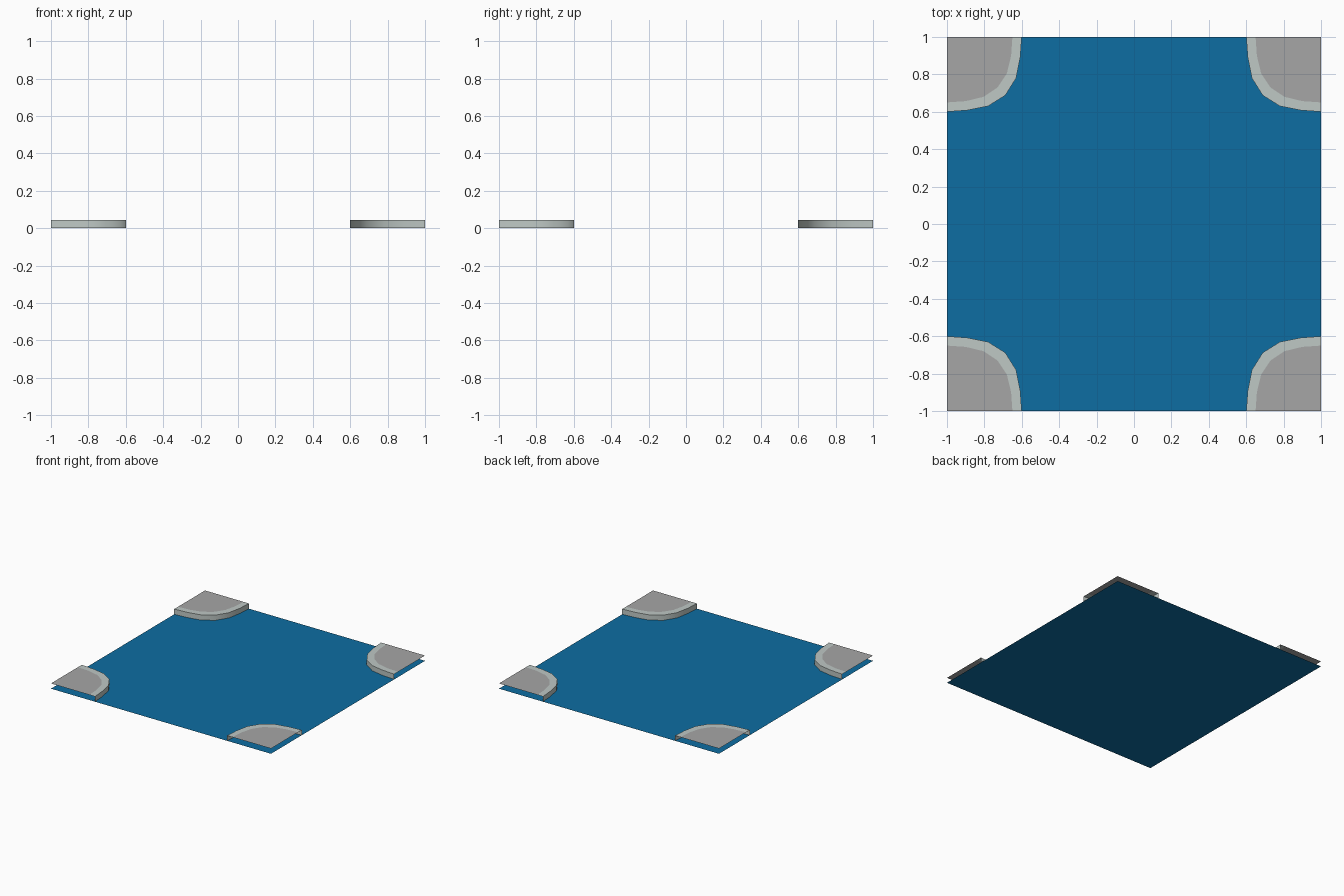
import bpy, math

if "Cube" in bpy.data.objects:
    bpy.data.objects.remove(bpy.data.objects["Cube"])

H = 0.043                                   # bank height
HALF = [(0.4, 0.0), (0.392, 0.11), (0.37, 0.22), (0.312, 0.312)]
INNER_HALF = [(0.35, 0.0), (0.343, 0.1), (0.32, 0.196), (0.27, 0.27)]


def material(name, rgb):
    m = bpy.data.materials.new(name)
    m.diffuse_color = (*rgb, 1)
    m.use_nodes = True
    m.node_tree.nodes["Principled BSDF"].inputs["Base Color"].default_value = m.diffuse_color
    return m


def make(name, verts, faces, mat):
    me = bpy.data.meshes.new(name)
    me.from_pydata(verts, [], faces)
    me.materials.append(mat)
    ob = bpy.data.objects.new(name, me)
    bpy.context.collection.objects.link(ob)
    return ob


def full_arc(half):
    # mirror the half arc across the diagonal
    return half + [(y, x) for x, y in reversed(half[:-1])]


def corner(points, z, turn):
    # place quarter-profile points at a tile corner, rotated by quarter turns
    c, s = round(math.cos(turn * math.pi / 2)), round(math.sin(turn * math.pi / 2))
    return [(c * (x - 1) - s * (y - 1), s * (x - 1) + c * (y - 1), z) for x, y in points]


def strip(n):
    return [(i, i + n, i + n + 1, i + 1) for i in range(n - 1)]


blue = material("water_blue", (0.004, 0.155, 0.36))
rim_mat = material("kerb_grey", (0.52, 0.58, 0.56))
top_mat = material("paving_grey", (0.38, 0.38, 0.38))

# water sheet
make("water", [(-1, -1, 0), (1, -1, 0), (1, 1, 0), (-1, 1, 0)], [(0, 1, 2, 3)], blue)

outer, inner = full_arc(HALF), full_arc(INNER_HALF)
n = len(outer)
for k in range(4):
    # paved top of the corner
    make(f"paving_{k}", corner([(0, 0)] + inner, H, k), [tuple(range(n + 1))], top_mat)
    # flat kerb band around the paving
    make(f"kerb_{k}", corner(inner, H, k) + corner(outer, H, k), strip(n), rim_mat)
    # curved wall down to the water, smooth shaded
    wall = make(f"wall_{k}", corner(outer, H, k) + corner(outer, 0, k), strip(n), rim_mat)
    for p in wall.data.polygons:
        p.use_smooth = True
